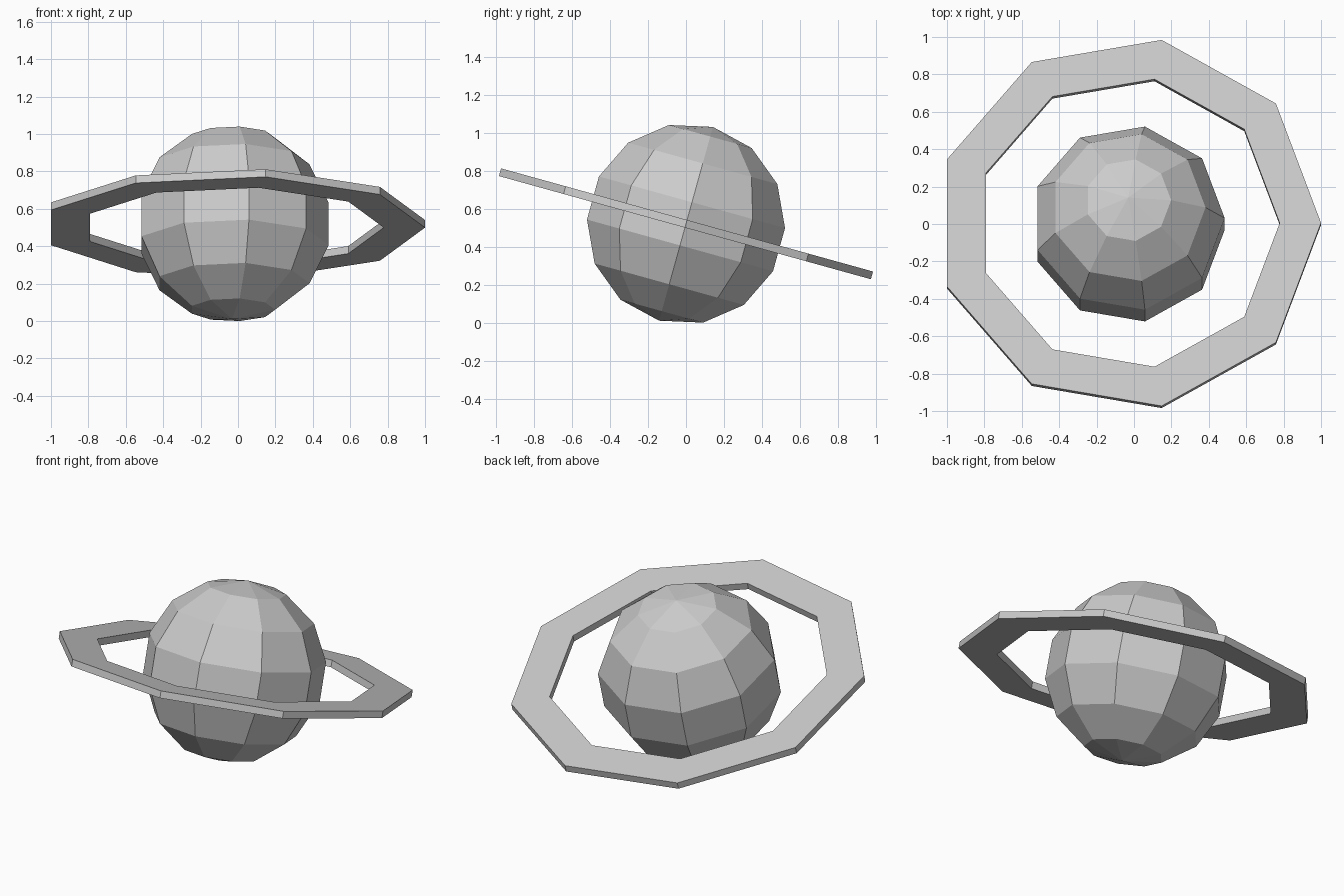
import bpy, bmesh
from math import radians, tau
from mathutils import Matrix, Vector

cube = bpy.data.objects.get("Cube")
if cube:
    bpy.data.objects.remove(cube, do_unlink=True)

SIDES = 9
TILT = Matrix.Translation((-0.031, 0, 0.52)) @ Matrix.Rotation(radians(-15.5), 4, 'X')

grey = bpy.data.materials.new("light_grey")
grey.use_nodes = True
grey.diffuse_color = (0.6, 0.6, 0.6, 1)
grey.node_tree.nodes["Principled BSDF"].inputs["Base Color"].default_value = (0.6, 0.6, 0.6, 1)


def make_object(name, bm):
    """Turn a bmesh into a flat shaded, tilted object."""
    bmesh.ops.recalc_face_normals(bm, faces=bm.faces)
    mesh = bpy.data.meshes.new(name)
    bm.to_mesh(mesh)
    bm.free()
    mesh.materials.append(grey)
    obj = bpy.data.objects.new(name, mesh)
    obj.matrix_world = TILT
    bpy.context.collection.objects.link(obj)
    return obj


# Faceted globe, with a vertex column on +x
bm = bmesh.new()
bmesh.ops.create_uvsphere(bm, u_segments=SIDES, v_segments=7, radius=0.529)
tip = max(bm.verts, key=lambda v: v.co.x).co
turn = Vector((tip.x, tip.y)).angle_signed(Vector((1, 0)))
bmesh.ops.rotate(bm, verts=bm.verts, matrix=Matrix.Rotation(-turn, 3, 'Z'))
make_object("planet", bm)

# Flat ring, a rectangular profile swept around the globe's axis
bm = bmesh.new()
inner, outer, half = 0.81, 1.031, 0.021
corners = [(inner, -half), (outer, -half), (outer, half), (inner, half)]
loops = []
for i in range(SIDES):
    spin = Matrix.Rotation(tau * i / SIDES, 3, 'Z')
    loops.append([bm.verts.new(spin @ Vector((r, 0, z))) for r, z in corners])
for i, a in enumerate(loops):
    b = loops[(i + 1) % SIDES]
    for j in range(4):
        k = (j + 1) % 4
        bm.faces.new((a[j], b[j], b[k], a[k]))
make_object("planet_ring", bm)
